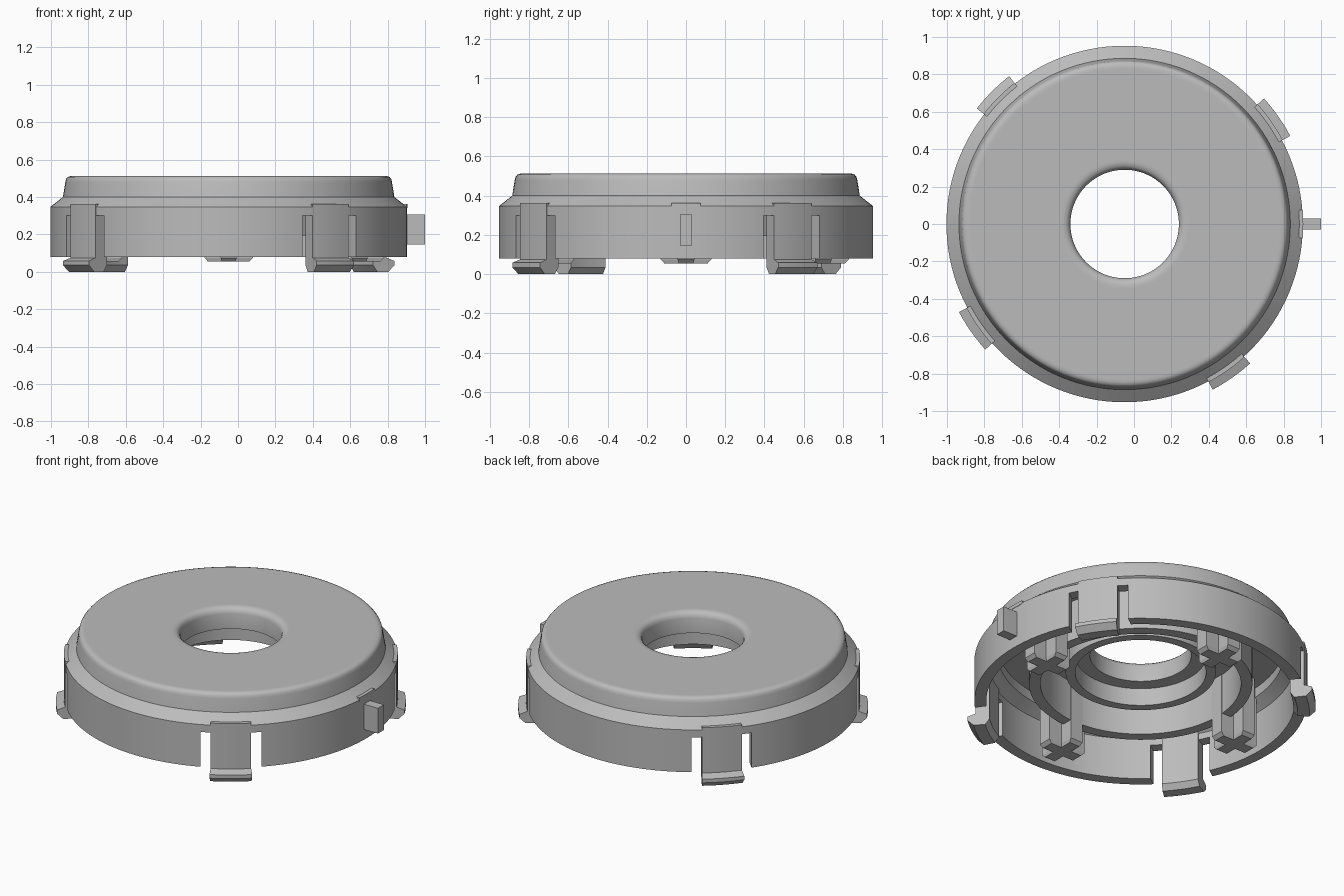
import bpy, bmesh
from math import radians, cos, sin
from mathutils import Vector, Matrix

if "Cube" in bpy.data.objects:
    bpy.data.objects.remove(bpy.data.objects["Cube"])

AXIS = Matrix.Translation((-0.05, 0, 0))   # the round body sits off centre because of the key

grey = bpy.data.materials.new("light grey plastic")
grey.use_nodes = True
grey.diffuse_color = (0.5, 0.5, 0.5, 1)
grey.node_tree.nodes["Principled BSDF"].inputs["Base Color"].default_value = (0.5, 0.5, 0.5, 1)


def finish(name, bm, turn=0.0):
    bmesh.ops.recalc_face_normals(bm, faces=bm.faces)
    me = bpy.data.meshes.new(name)
    bm.to_mesh(me)
    bm.free()
    me.materials.append(grey)
    ob = bpy.data.objects.new(name, me)
    bpy.context.collection.objects.link(ob)
    ob.matrix_world = AXIS @ Matrix.Rotation(radians(turn), 4, "Z")
    return ob


def smooth(ob):
    bpy.ops.object.select_all(action="DESELECT")
    ob.select_set(True)
    bpy.context.view_layer.objects.active = ob
    bpy.ops.object.shade_smooth_by_angle(angle=radians(32))


def sweep(name, profile, start, end, steps, turn=0.0):
    """Sweep a closed (radius, z) profile around the axis between two angles."""
    bm = bmesh.new()
    a = radians(start)
    verts = [bm.verts.new((r * cos(a), r * sin(a), z)) for r, z in profile]
    face = bm.faces.new(verts)
    full = end - start == 360
    if full:
        edges = face.edges[:]
        bm.faces.remove(face)
        geom = verts + edges
    else:
        geom = verts + face.edges[:] + [face]
    bmesh.ops.spin(bm, geom=geom, cent=(0, 0, 0), axis=(0, 0, 1),
                   angle=radians(end - start), steps=steps, use_merge=full, use_duplicate=False)
    bmesh.ops.remove_doubles(bm, verts=bm.verts, dist=1e-4)
    return finish(name, bm, turn)


def box(name, x, y, z, turn=0.0):
    bm = bmesh.new()
    bmesh.ops.create_cube(bm, size=1)
    for v in bm.verts:
        v.co = Vector([lim[0] if c < 0 else lim[1] for c, lim in zip(v.co, (x, y, z))])
    return finish(name, bm, turn)


# Cap: rounded top, sloped shoulder, skirt, and concentric rings under the top
cap = sweep("cap", [
    (0.29, 0.38), (0.29, 0.475), (0.297, 0.495), (0.31, 0.507), (0.33, 0.512), (0.345, 0.512),
    (0.83, 0.512), (0.845, 0.512), (0.86, 0.507), (0.869, 0.497), (0.873, 0.48), (0.886, 0.40),
    (0.953, 0.347), (0.953, 0.08),
    (0.885, 0.08), (0.885, 0.34), (0.82, 0.39), (0.82, 0.45),
    (0.64, 0.45), (0.64, 0.195), (0.575, 0.195), (0.575, 0.45),
    (0.43, 0.45), (0.43, 0.27), (0.375, 0.27), (0.375, 0.38)], 0, 360, 128)

# Openings in the skirt for the clips
CLIPS = (35, 135, 215, 305)
for ang in CLIPS:
    cutter = box("clip_slot_cutter", (0.80, 1.1), (-0.175, 0.175), (-0.1, 0.30), ang)
    cutter.hide_render = True
    mod = cap.modifiers.new("slot", "BOOLEAN")
    mod.operation = "DIFFERENCE"
    mod.object = cutter
    mod.solver = "EXACT"
    bpy.context.view_layer.objects.active = cap
    bpy.ops.object.modifier_apply(modifier=mod.name)
    bpy.data.objects.remove(cutter)
smooth(cap)

# Snap clips: a curved arm with an outward hook at the foot
for i, ang in enumerate(CLIPS):
    clip = sweep(f"snap_clip_{i + 1}", [
        (0.875, 0.362), (0.957, 0.362), (0.957, 0.075), (1.003, 0.058), (1.003, 0.035),
        (0.968, 0), (0.9, 0), (0.875, 0.035)], -7, 7, 6, ang)
    smooth(clip)

# Small raised lip on the shoulder above the key, and the locating key itself
smooth(sweep("key_lip", [(0.89, 0.34), (0.955, 0.34), (0.955, 0.362), (0.89, 0.362)], -4.5, 4.5, 4))
box("locating_key", (0.93, 1.05), (-0.03, 0.03), (0.145, 0.305))

# Cross-shaped posts under the cap, tapered at the foot
for i in range(4):
    for part, (lx, ly) in {"radial": (0.13, 0.043), "tangent": (0.043, 0.13)}.items():
        post = box(f"cross_post_{i + 1}_{part}", (0.70 - lx, 0.70 + lx), (-ly, ly), (0.075, 0.455), 90 * i)
        bm = bmesh.new()
        bm.from_mesh(post.data)
        foot = [f for f in bm.faces if f.calc_center_median().z < 0.09]
        foot = bmesh.ops.extrude_discrete_faces(bm, faces=foot)["faces"][0]
        for v in foot.verts:
            v.co.z = 0.055
            v.co.x = 0.70 + (v.co.x - 0.70) * 0.85
            v.co.y *= 0.85
        bm.to_mesh(post.data)
        bm.free()
